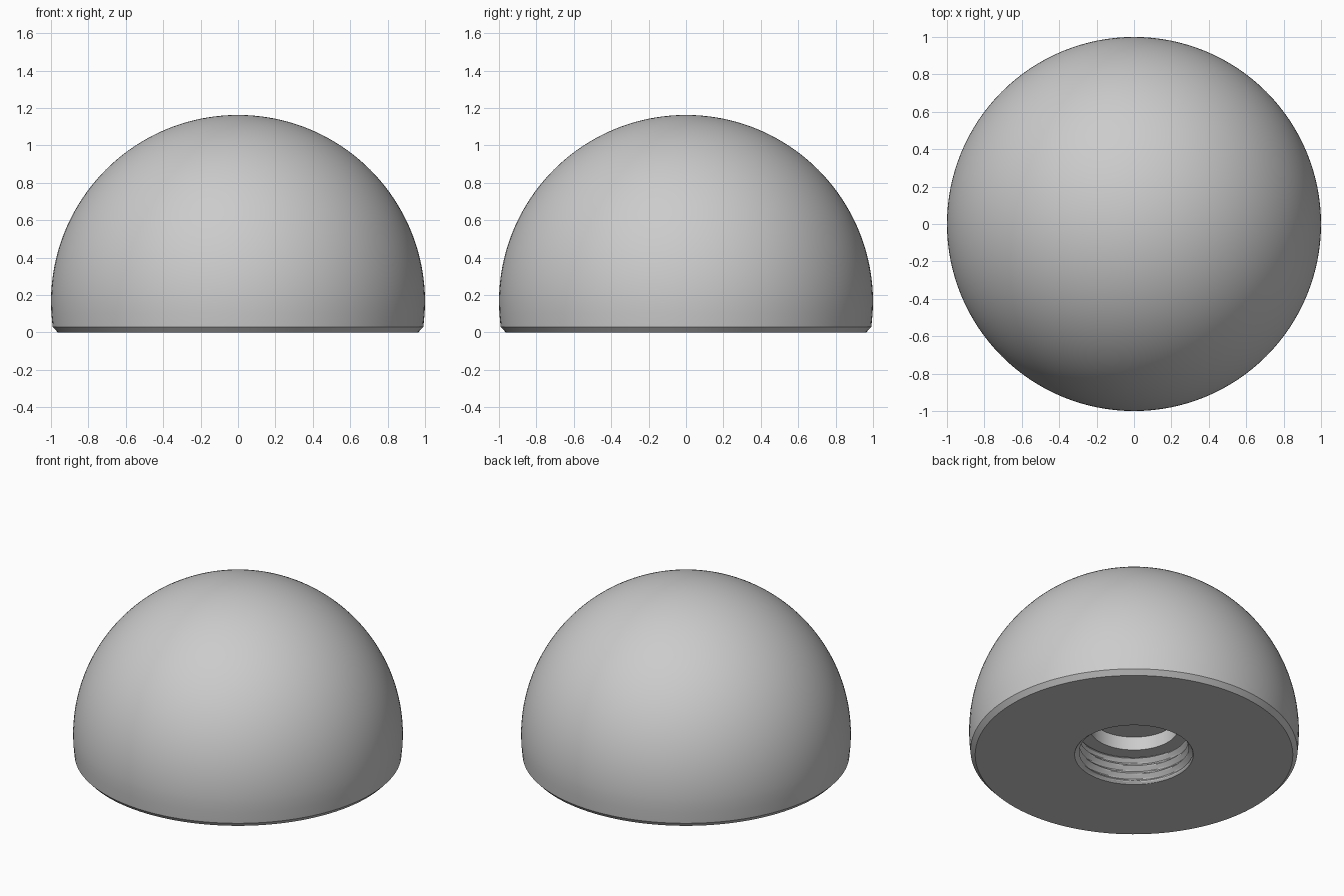
import bpy, bmesh
from math import pi, sin, cos, sqrt

if "Cube" in bpy.data.objects:
    bpy.data.objects.remove(bpy.data.objects["Cube"], do_unlink=True)

grey = bpy.data.materials.new("plain grey")
grey.use_nodes = True
colour = (0.6, 0.6, 0.6, 1)
grey.diffuse_color = colour
grey.node_tree.nodes["Principled BSDF"].inputs["Base Color"].default_value = colour

SEGMENTS = 128
CENTRE = 0.163      # height of the ball centre
CHAMFER = 0.03
HOLE = 0.36
THREAD_TOP = 0.19
PITCH = 0.055


def constant(radius):
    return lambda angle: radius


def thread(z):
    """Helical groove radius at height z, fading out at both ends."""
    fade = min(1, z / 0.02, (THREAD_TOP - z) / 0.02)

    def radius(angle):
        phase = (z / PITCH - angle / (2 * pi)) % 1
        return HOLE - 0.03 * fade * (1 - abs(2 * phase - 1))
    return radius


# Closed outline: dome, chamfered base, threaded bore, ledge, pilot hole
outline = []
low = CENTRE - CHAMFER
steps = 48
start = -low
edge_radius = sqrt(1 - low * low)
for i in range(1, steps + 1):
    a = pi / 2 * (1 - i / steps)
    outline.append((constant(cos(a)), CENTRE + sin(a)))
outline.append((constant(0.998), CENTRE - 0.06))
outline.append((constant(edge_radius), CHAMFER))
outline.append((constant(0.963), 0))
levels = 36
for i in range(levels + 1):
    z = THREAD_TOP * i / levels
    outline.append((thread(z), z))
outline.append((constant(0.27), THREAD_TOP))
outline.append((constant(0.27), 0.28))

# Sweep the outline about the vertical axis and close both poles
bm = bmesh.new()
rings = []
for radius, z in outline:
    ring = []
    for s in range(SEGMENTS):
        a = 2 * pi * s / SEGMENTS
        r = radius(a)
        ring.append(bm.verts.new((r * cos(a), r * sin(a), z)))
    rings.append(ring)
for upper, lower in zip(rings, rings[1:]):
    for s in range(SEGMENTS):
        n = (s + 1) % SEGMENTS
        bm.faces.new((upper[s], lower[s], lower[n], upper[n]))
apex = bm.verts.new((0, 0, CENTRE + 1))
for s in range(SEGMENTS):
    bm.faces.new((apex, rings[0][s], rings[0][(s + 1) % SEGMENTS]))
bm.faces.new(rings[-1])
bmesh.ops.recalc_face_normals(bm, faces=bm.faces)

mesh = bpy.data.meshes.new("domed_knob")
bm.to_mesh(mesh)
bm.free()
mesh.materials.append(grey)
knob = bpy.data.objects.new("domed_knob", mesh)
bpy.context.collection.objects.link(knob)
bpy.context.view_layer.objects.active = knob
knob.select_set(True)
bpy.ops.object.shade_smooth_by_angle(angle=pi / 9)
